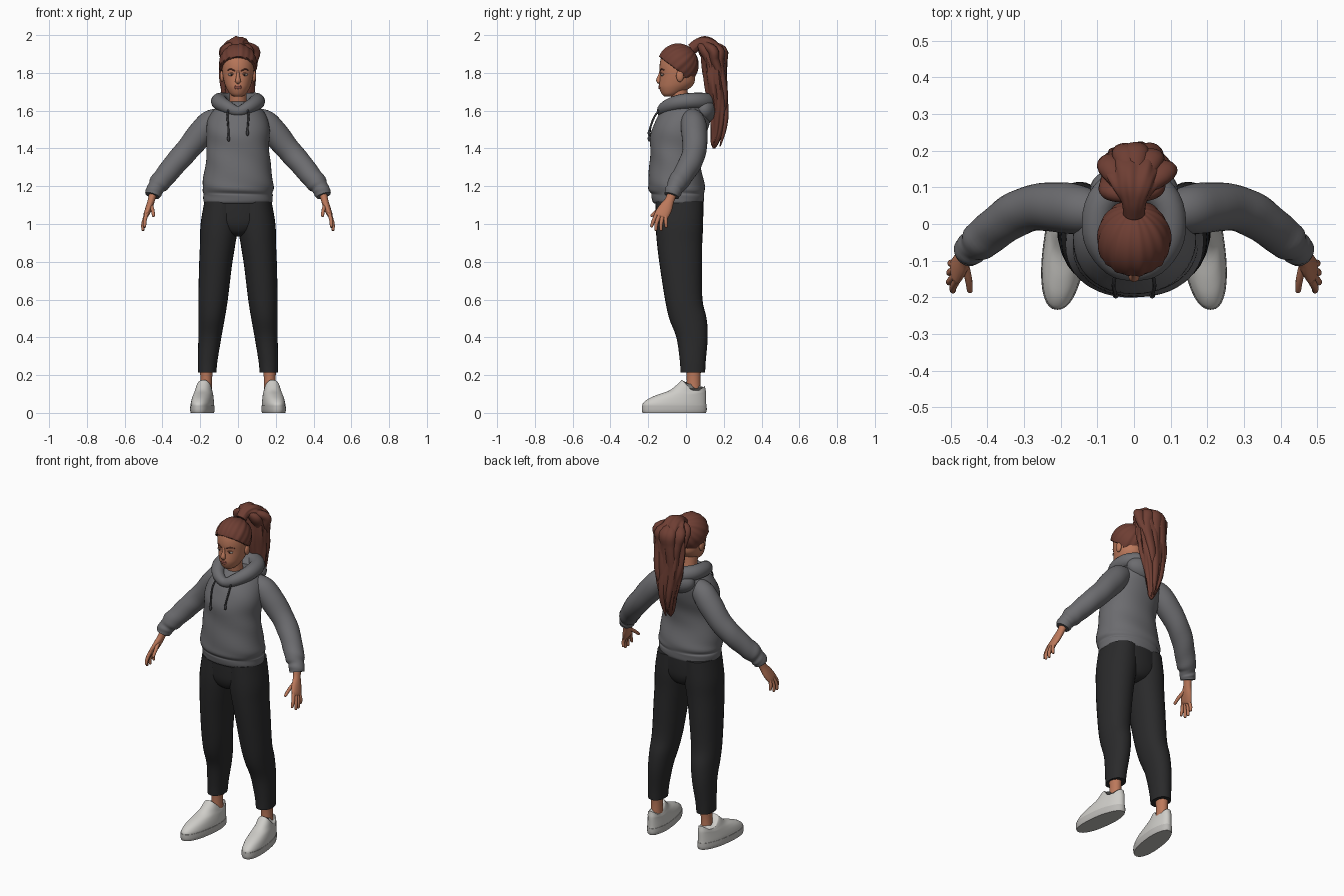
import bpy, bmesh, math
from mathutils import Vector


def material(name, rgb):
    m = bpy.data.materials.new(name)
    m.diffuse_color = (*rgb, 1)
    return m


SKIN = material("skin", (0.50, 0.19, 0.105))
HAIR = material("auburn_hair", (0.155, 0.048, 0.033))
GREY = material("grey_fleece", (0.15, 0.15, 0.16))
BLACK = material("black_cloth", (0.023, 0.023, 0.024))
WHITE = material("shoe_white", (0.62, 0.61, 0.58))
SOLE = material("sole_grey", (0.50, 0.49, 0.47))
LIPS = material("lip_rose", (0.36, 0.11, 0.08))
EYE = material("eye_white", (0.55, 0.50, 0.46))
IRIS = material("dark_brown", (0.03, 0.015, 0.01))
CORD = material("cord_grey", (0.05, 0.05, 0.055))


def finish(name, bm, mat, angle=50):
    bmesh.ops.recalc_face_normals(bm, faces=bm.faces)
    me = bpy.data.meshes.new(name)
    bm.to_mesh(me)
    bm.free()
    me.materials.append(mat)
    me.shade_smooth()
    me.set_sharp_from_angle(angle=math.radians(angle))
    ob = bpy.data.objects.new(name, me)
    bpy.context.collection.objects.link(ob)
    return ob


def spline(pts, closed, sub):
    """Catmull-Rom interpolation of ring tuples."""
    n, out = len(pts), []
    pick = (lambda i: pts[i % n]) if closed else (lambda i: pts[max(0, min(n - 1, i))])
    for i in range(n if closed else n - 1):
        p = [pick(i + k) for k in (-1, 0, 1, 2)]
        for j in range(sub):
            t = j / sub
            out.append([0.5 * (2 * b + (c - a) * t + (2 * a - 5 * b + 4 * c - d) * t * t
                               + (3 * b - a - 3 * c + d) * t ** 3) for a, b, c, d in zip(*p)])
    return out if closed else out + [list(pts[-1])]


def loft(name, rings, mat, n=24, ref=(1, 0, 0), flat=False, closed=False, sub=4,
         side=1, power=2.0, ripple=None, warp=None):
    """Skin through rings (x, y, z, radius_a, radius_b)."""
    rings = spline([r if len(r) == 5 else (*r, r[3]) for r in rings], closed, sub)
    bm, loops, m = bmesh.new(), [], len(rings)
    pos = [Vector(r[:3]) for r in rings]
    for i, r in enumerate(rings):
        if flat:
            a, b = Vector((1, 0, 0)), Vector((0, 1, 0))
        else:
            nxt = pos[(i + 1) % m] if closed else pos[min(i + 1, m - 1)]
            prv = pos[i - 1] if closed else pos[max(i - 1, 0)]
            t = (nxt - prv).normalized()
            a = Vector(ref)
            a = (a - t * a.dot(t)).normalized()
            b = t.cross(a)
        loop = []
        for k in range(n):
            th = math.tau * k / n
            c, s = math.cos(th), math.sin(th)
            g = ripple(i / (m - 1), th) if ripple else 1
            ca = math.copysign(abs(c) ** (2 / power), c) * r[3] * g
            sb = math.copysign(abs(s) ** (2 / power), s) * r[4] * g
            v = pos[i] + a * ca + b * sb
            if warp:
                v = Vector(warp(*v))
            v.x *= side
            loop.append(bm.verts.new(v))
        loops.append(loop)
    for i in range(m if closed else m - 1):
        p, q = loops[i], loops[(i + 1) % m]
        for k in range(n):
            bm.faces.new((p[k], p[(k + 1) % n], q[(k + 1) % n], q[k]))
    if not closed:
        bm.faces.new(loops[0])
        bm.faces.new(loops[-1])
    return finish(name, bm, mat)


def ball(name, c, r, mat, seg=20):
    bm = bmesh.new()
    bmesh.ops.create_uvsphere(bm, u_segments=seg, v_segments=seg // 2 + 2, radius=1)
    for v in bm.verts:
        v.co = Vector(c) + Vector([p * q for p, q in zip(v.co, r)])
    return finish(name, bm, mat)


# Head and neck
loft("head", [(0, -.088, 1.674, .02, .025), (0, -.08, 1.688, .042, .048), (0, -.06, 1.72, .062, .081),
              (0, -.048, 1.75, .073, .093), (0, -.045, 1.79, .081, .092), (0, -.043, 1.83, .085, .097),
              (0, -.04, 1.87, .084, .095), (0, -.04, 1.91, .07, .08), (0, -.04, 1.94, .035, .04)],
     SKIN, n=32, flat=True)
loft("neck", [(0, -.01, 1.57, .05), (0, -.03, 1.65, .046), (0, -.04, 1.73, .046)], SKIN, flat=True)
loft("nose", [(0, -.134, 1.812, .006), (0, -.139, 1.785, .009), (0, -.145, 1.762, .014, .013),
              (0, -.143, 1.751, .014, .01), (0, -.138, 1.747, .006)], SKIN, n=14)
for nm, z, r in (("upper_lip", 1.729, .005), ("lower_lip", 1.721, .006)):
    loft(nm, [(-.024, -.132, 1.725, .001), (-.012, -.138, z, r), (0, -.141, z, r),
              (.012, -.138, z, r), (.024, -.132, 1.725, .001)], LIPS, n=10, ref=(0, 0, 1))

# Hair cap, combed back toward the ponytail and tucked in below the hairline
bm = bmesh.new()
bmesh.ops.create_uvsphere(bm, u_segments=96, v_segments=56, radius=1)
pole = Vector((0, .78, .63))
turn = Vector((0, 0, 1)).rotation_difference(pole)
for v in bm.verts:
    th, rim = math.atan2(v.co.y, v.co.x), math.hypot(v.co.x, v.co.y)
    d = turn @ v.co
    g = 1 + rim * (.014 * math.sin(17 * th) + .012 * math.sin(9 * th + 1))
    y, z = -.042 + d.y * .108, 1.845 + d.z * .11
    line = 1.885 - .75 * (y + .14) - max(0, y + .012) * 5
    t = max(0, min(1, (line - z) / .012))
    g *= 1 - .3 * t * t * (3 - 2 * t)
    v.co = Vector((d.x * .1 * g, -.042 + d.y * .108 * g, 1.845 + d.z * .11 * g))
finish("hair_cap", bm, HAIR)

# Ponytail with overlapping wavy locks
loft("ponytail", [(0, .03, 1.925, .03), (0, .065, 1.95, .036, .032), (0, .105, 1.948, .065, .045),
                  (0, .14, 1.9, .088, .058), (0, .15, 1.8, .092, .06), (0, .162, 1.7, .086, .055),
                  (0, .17, 1.6, .066, .046), (0, .165, 1.5, .042, .035), (0, .152, 1.43, .022, .02),
                  (0, .148, 1.4, .006)],
     HAIR, n=56, sub=6,
     ripple=lambda s, t: 1 + min(1, s * 4) * (.07 * math.sin(7 * t + 9 * s) + .04 * math.sin(12 * t - 14 * s)))
for k, (x, dy, end) in enumerate(((-.062, .015, 1.52), (-.03, .04, 1.44), (.012, .045, 1.41),
                                  (.045, .035, 1.5), (.068, .01, 1.58), (-.05, -.04, 1.6), (.05, -.04, 1.63))):
    lock = [(x * .4, .085 + dy * .3, 1.955, .012, .016)]
    for j in range(8):
        u = j / 7
        z = 1.92 + (end - 1.92) * u
        lock.append((x * (1 - .55 * u * u) + .01 * math.sin(5 * u + k * 2),
                     .138 + .035 * math.sin(u * 2.4) + dy * (1 - .5 * u) + .008 * math.sin(8 * u + k),
                     z, .034 * (1 - u) ** .6 + .003, .024 * (1 - u) ** .6 + .003))
    loft(f"hair_lock_{k + 1}", lock, HAIR, n=16)

# Hoodie body with a gathered hem and soft folds
loft("hoodie_body", [(0, -.04, 1.108, .176, .128), (0, -.042, 1.12, .182, .136), (0, -.043, 1.15, .184, .14),
                     (0, -.045, 1.162, .182, .14), (0, -.049, 1.185, .188, .15), (0, -.053, 1.23, .185, .147),
                     (0, -.058, 1.32, .172, .135), (0, -.053, 1.4, .165, .136), (0, -.04, 1.48, .168, .147),
                     (0, -.015, 1.55, .16, .144), (0, .002, 1.6, .132, .13), (0, .005, 1.635, .09, .1),
                     (0, 0, 1.65, .055, .07)],
     GREY, n=48, flat=True, power=2.15,
     ripple=lambda s, t: 1 + .012 * math.sin(3 * t + 40 * s) * math.sin(math.pi * s))

# Hood: rolled opening around the neck and the bag hanging behind
half = [(.055, -.108, 1.618, .034), (.097, -.04, 1.643, .041), (.094, .045, 1.652, .043), (.05, .1, 1.648, .046)]
ring = [(0, -.128, 1.597, .027)] + half + [(0, .113, 1.645, .046)] + [(-h[0], *h[1:]) for h in half[::-1]]
loft("hood_rim", ring, GREY, n=18, ref=(0, 0, 1), closed=True)
ball("hood_bag", (0, .095, 1.605), (.12, .068, .075), GREY, 32)

# Waist of the trousers
loft("trouser_seat", [(0, -.035, 1.13, .176, .127), (0, -.035, 1.06, .186, .127), (0, -.035, 1.0, .175, .122),
                      (0, -.035, .955, .1, .1), (0, -.035, .935, .03, .06)], BLACK, n=36, flat=True)


def toe_out(x, y, z):
    """Angle the foot outward, narrow the heel and dip the ankle opening."""
    w = 1.0 - .9 * max(0, y)
    if z > .1:
        z -= (z - .1) * .75 * max(0, min(1, (y + .02) / .05)) * (1 - max(0, y - .07) * 14)
    return .181 + x * w - y * .12, y, z


for side, tag in ((1, "left"), (-1, "right")):
    # Facial features
    ball(f"{tag}_ear", (side * .084, -.032, 1.783), (.012, .02, .031), SKIN)
    ball(f"{tag}_eye", (side * .035, -.1235, 1.79), (.016, .009, .0065), EYE)
    ball(f"{tag}_iris", (side * .034, -.1285, 1.79), (.0062, .0055, .006), IRIS)
    loft(f"{tag}_eyelid", [(.018, -.130, 1.79, .002), (.034, -.131, 1.798, .004), (.053, -.118, 1.791, .002)],
         SKIN, n=8, ref=(0, 0, 1), side=side)
    loft(f"{tag}_eyebrow", [(.014, -.137, 1.81, .003), (.037, -.130, 1.819, .004), (.058, -.113, 1.814, .002)],
         HAIR, n=8, ref=(0, 0, 1), side=side)

    # Sleeve ending in a gathered cuff
    loft(f"{tag}_sleeve", [(.09, .03, 1.565, .05), (.145, .038, 1.537, .066), (.2, .045, 1.475, .069),
                           (.27, .045, 1.39, .063), (.33, .022, 1.322, .061), (.385, -.018, 1.255, .056),
                           (.418, -.045, 1.215, .054), (.434, -.058, 1.192, .044), (.445, -.068, 1.172, .045),
                           (.453, -.076, 1.15, .04)],
         GREY, n=28, ref=(0, 1, 0), side=side,
         ripple=lambda s, t: 1 + .03 * s * math.sin(2 * t + 45 * s))

    # Hand and fingers
    loft(f"{tag}_palm", [(.448, -.07, 1.17, .026, .022), (.459, -.087, 1.125, .025, .019),
                         (.472, -.108, 1.085, .036, .018), (.487, -.13, 1.047, .038, .014),
                         (.491, -.135, 1.036, .03, .008)], SKIN, n=18, ref=(0, -1, 0), side=side)
    for finger, base, mid, tip in (("index", (.482, -.152, 1.06), (.493, -.172, 1.018), (.494, -.184, .982)),
                                   ("middle", (.486, -.139, 1.05), (.502, -.156, 1.005), (.504, -.16, .964)),
                                   ("ring", (.489, -.124, 1.044), (.502, -.132, 1.0), (.502, -.132, .964)),
                                   ("little", (.491, -.108, 1.04), (.499, -.107, 1.01), (.496, -.104, .98)),
                                   ("thumb", (.462, -.105, 1.105), (.451, -.152, 1.07), (.447, -.186, 1.04))):
        near = [m + (t - m) * .85 for m, t in zip(mid, tip)]
        loft(f"{tag}_{finger}_finger", [(*base, .011), (*mid, .0098), (*near, .0078), (*tip, .003)],
             SKIN, n=10, ref=(0, -1, 0), side=side)

    # Drawstring with a knotted end
    low = 1.46 if side < 0 else 1.49
    loft(f"{tag}_drawstring", [(.05, -.135, 1.612, .005), (.056, -.166, 1.57, .005), (.052, -.186, 1.52, .005),
                               (.05, -.195, low, .005)], CORD, n=8, side=side)
    ball(f"{tag}_cord_end", (side * .05, -.195, low - .008), (.008, .008, .016), CORD, 12)

    # Trouser leg
    loft(f"{tag}_trouser_leg", [(.09, -.035, 1.12, .088, .125), (.098, -.035, 1.0, .1, .126),
                                (.107, -.034, .9, .094, .12), (.119, -.027, .78, .087, .112),
                                (.132, -.012, .6, .078, .099), (.14, .01, .5, .07, .099),
                                (.149, .032, .4, .061, .083), (.16, .036, .28, .052, .069),
                                (.163, .036, .213, .048, .065)],
         BLACK, n=28, flat=True, side=side, power=2.15)
    loft(f"{tag}_ankle", [(.168, .04, .235, .034, .04), (.168, .04, .17, .031, .036), (.17, .04, .08, .034, .04)],
         SKIN, flat=True, side=side)

    # Shoe: sole and slip-on upper
    loft(f"{tag}_shoe_sole", [(0, -.062, 0, .057, .168), (0, -.062, .015, .06, .172), (0, -.062, .04, .059, .171)],
         SOLE, n=36, flat=True, side=side, power=2.3, warp=toe_out)
    loft(f"{tag}_shoe_upper", [(0, -.062, .035, .057, .17), (0, -.06, .052, .057, .167), (0, -.046, .075, .054, .153),
                               (0, -.022, .096, .05, .129), (0, .008, .118, .046, .098),
                               (0, .025, .145, .043, .078), (0, .038, .172, .04, .062), (0, .04, .176, .034, .056)],
         WHITE, n=36, flat=True, side=side, power=2.25, warp=toe_out)
